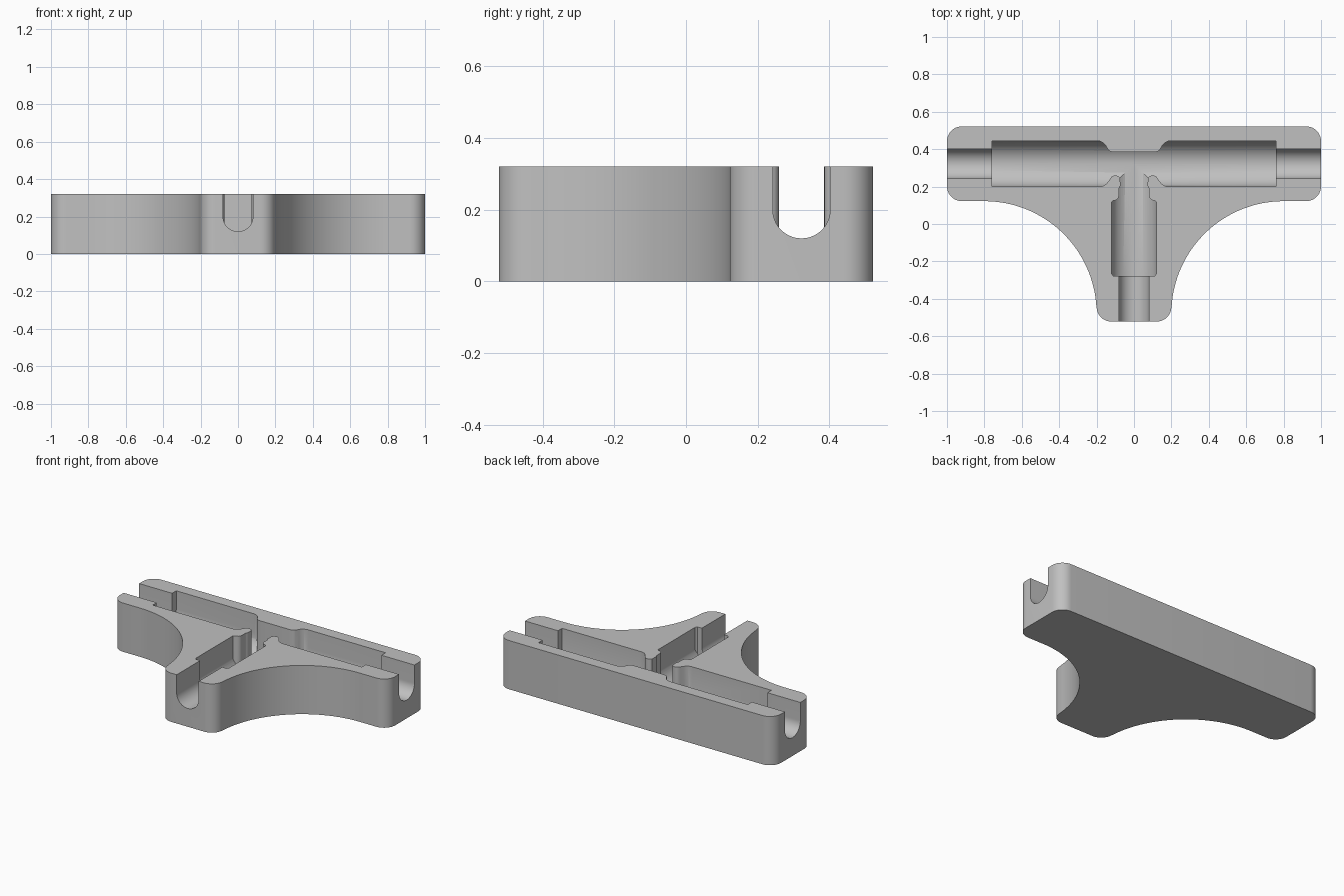
import bpy
import bmesh
from math import sin, cos, radians
from mathutils import Matrix

cube = bpy.data.objects.get("Cube")
if cube:
    bpy.data.objects.remove(cube, do_unlink=True)

HEIGHT = 0.32
BACK = 0.522          # half depth of the block
AXIS = BACK - 0.2     # centre line of the crossbar
BORE_Z = 0.2          # height of the channel centre


def arc(cx, cy, r, start, end, steps):
    angles = [radians(start + (end - start) * i / steps) for i in range(steps + 1)]
    return [(cx + r * cos(a), cy + r * sin(a)) for a in angles]


def mirrored(half):
    return half + [(-x, y) for x, y in reversed(half) if abs(x) > 0.0001]


def prism(name, outline, depth, matrix=Matrix()):
    bm = bmesh.new()
    face = bm.faces.new([bm.verts.new((x, y, 0)) for x, y in outline])
    grown = bmesh.ops.extrude_face_region(bm, geom=[face])
    verts = [v for v in grown["geom"] if isinstance(v, bmesh.types.BMVert)]
    bmesh.ops.translate(bm, verts=verts, vec=(0, 0, depth))
    bmesh.ops.transform(bm, matrix=matrix, verts=bm.verts)
    bmesh.ops.recalc_face_normals(bm, faces=bm.faces)
    mesh = bpy.data.meshes.new(name)
    bm.to_mesh(mesh)
    bm.free()
    obj = bpy.data.objects.new(name, mesh)
    bpy.context.collection.objects.link(obj)
    return obj


def activate(obj):
    bpy.ops.object.select_all(action='DESELECT')
    obj.select_set(True)
    bpy.context.view_layer.objects.active = obj


def combine(target, tool, operation):
    activate(target)
    mod = target.modifiers.new("combine", 'BOOLEAN')
    mod.operation = operation
    mod.solver = 'EXACT'
    mod.object = tool
    bpy.ops.object.modifier_apply(modifier=mod.name)
    bpy.data.objects.remove(tool, do_unlink=True)


def trough(name, r, start, end, along_x):
    # Round-bottomed slot, open at the top
    outline = [(r, 0.4)] + arc(0, 0, r, 0, -180, 32) + [(-r, 0.4)]
    stand = Matrix.Rotation(radians(90), 4, 'X')       # profile up, length to -y
    if along_x:
        place = (Matrix.Translation((start, AXIS, BORE_Z))
                 @ Matrix.Rotation(radians(90), 4, 'Z') @ stand)
    else:
        place = Matrix.Translation((0, end, BORE_Z)) @ stand
    return prism(name, outline, end - start, place)


# T-shaped block with filleted inner corners
half_body = (
    arc(0.92, BACK - 0.08, 0.08, 90, 0, 10)
    + arc(0.92, AXIS - 0.12, 0.08, 0, -90, 10)
    + arc(0.8, AXIS - 0.8, 0.6, 90, 176, 40)
    + arc(0.12, 0.08 - BACK, 0.08, 0, -90, 10))
body = prism("t_connector_body", mirrored(half_body), HEIGHT)

# Plan of the pockets, pinched into necks near the junction
half_plan = (
    [(0.1, 0.385)]
    + arc(0.11, 0.425, 0.04, -75, -45, 4)
    + arc(0.2, 0.385, 0.06, 145, 90, 8)
    + [(0.76, 0.445), (0.76, 0.2), (0.2, 0.2)]
    + arc(0.185, 0.255, 0.055, -90, -150, 6)
    + arc(0.1, 0.23, 0.03, 25, 150, 8)
    + arc(0.05, 0.185, 0.03, 40, -10, 5)
    + arc(0.11, 0.155, 0.03, 190, 270, 6)
    + [(0.12, 0.118), (0.12, -0.265), (0.11, -0.278)])
plan = prism("pocket_plan", mirrored(half_plan), 1)

pockets = trough("pockets", 0.123, -0.76, 0.76, True)
combine(pockets, trough("leg_pocket", 0.123, -0.278, AXIS, False), 'UNION')
combine(pockets, plan, 'INTERSECT')
combine(body, pockets, 'DIFFERENCE')

# Narrow channels leaving through the three ends
combine(body, trough("left_channel", 0.08, 0.74, 1.1, True), 'DIFFERENCE')
combine(body, trough("right_channel", 0.08, -1.1, -0.74, True), 'DIFFERENCE')
combine(body, trough("front_channel", 0.08, -0.7, -0.26, False), 'DIFFERENCE')

# Plain grey finish
grey = bpy.data.materials.new("plain_grey")
grey.use_nodes = True
colour = (0.53, 0.53, 0.53, 1)
grey.diffuse_color = colour
grey.node_tree.nodes["Principled BSDF"].inputs["Base Color"].default_value = colour
body.data.materials.clear()
body.data.materials.append(grey)
for poly in body.data.polygons:
    poly.material_index = 0
activate(body)
bpy.ops.object.shade_smooth_by_angle(angle=radians(30))
